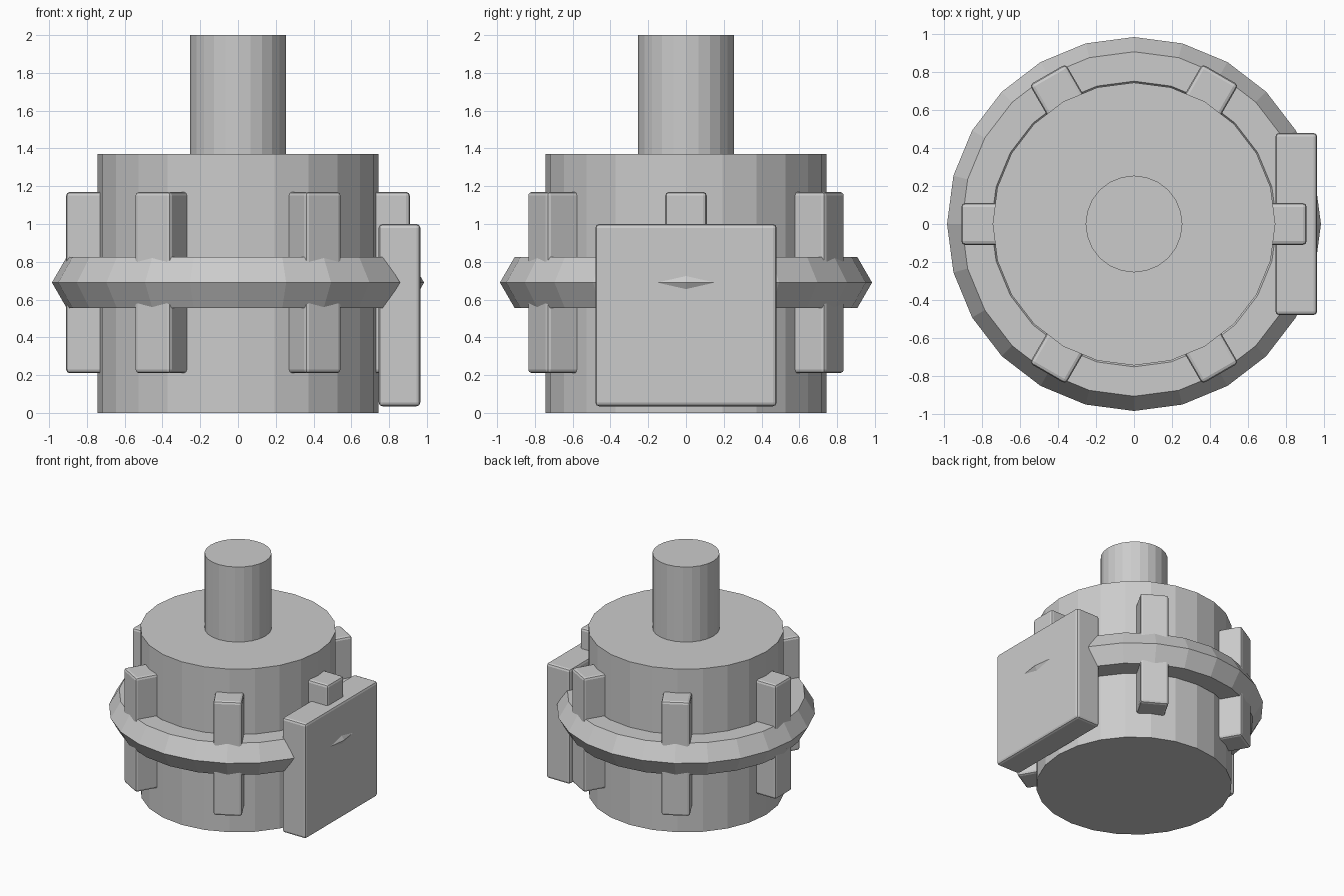
import bpy, bmesh, math
from mathutils import Matrix

if "Cube" in bpy.data.objects:
    bpy.data.objects.remove(bpy.data.objects["Cube"])

grey = bpy.data.materials.new("plain grey")
grey.diffuse_color = (0.6, 0.6, 0.6, 1)
grey.use_nodes = True
grey.node_tree.nodes["Principled BSDF"].inputs["Base Color"].default_value = grey.diffuse_color


def finish(name, bm):
    bmesh.ops.recalc_face_normals(bm, faces=bm.faces)
    mesh = bpy.data.meshes.new(name)
    bm.to_mesh(mesh)
    bm.free()
    mesh.materials.append(grey)
    ob = bpy.data.objects.new(name, mesh)
    bpy.context.collection.objects.link(ob)
    return ob


def cylinder(name, radius, z0, z1, sides=24):
    bm = bmesh.new()
    bmesh.ops.create_cone(bm, cap_ends=True, segments=sides, radius1=radius,
                          radius2=radius, depth=z1 - z0,
                          matrix=Matrix.Translation((0, 0, (z0 + z1) / 2)))
    return finish(name, bm)


def rounded_box(name, lo, hi, bevel, angle=0):
    bm = bmesh.new()
    size = [b - a for a, b in zip(lo, hi)]
    mid = [(a + b) / 2 for a, b in zip(lo, hi)]
    bmesh.ops.create_cube(bm, size=1,
                          matrix=Matrix.Translation(mid) @ Matrix.Diagonal((*size, 1)))
    ob = finish(name, bm)
    ob.rotation_euler.z = angle
    mod = ob.modifiers.new("edge_round", 'BEVEL')
    mod.width = bevel
    mod.segments = 2
    return ob


# Main drum and the shaft on top
cylinder("drum", 0.745, 0, 1.37)
cylinder("shaft", 0.255, 1.37, 2.0)

# Collar: six-sided ring around the drum
bpy.ops.mesh.primitive_torus_add(major_radius=0.83, minor_radius=0.155,
                                 major_segments=24, minor_segments=6,
                                 location=(0, 0, 0.69))
collar = bpy.context.object
collar.name = "collar"
collar.data.materials.append(grey)

# Six upright lugs spaced around the drum
for i in range(6):
    rounded_box(f"lug_{i + 1}", (0.69, -0.11, 0.21), (0.91, 0.11, 1.17),
                0.02, math.radians(60 * i))

# Side box
rounded_box("side_box", (0.745, -0.48, 0.035), (0.965, 0.48, 1.0), 0.02)
